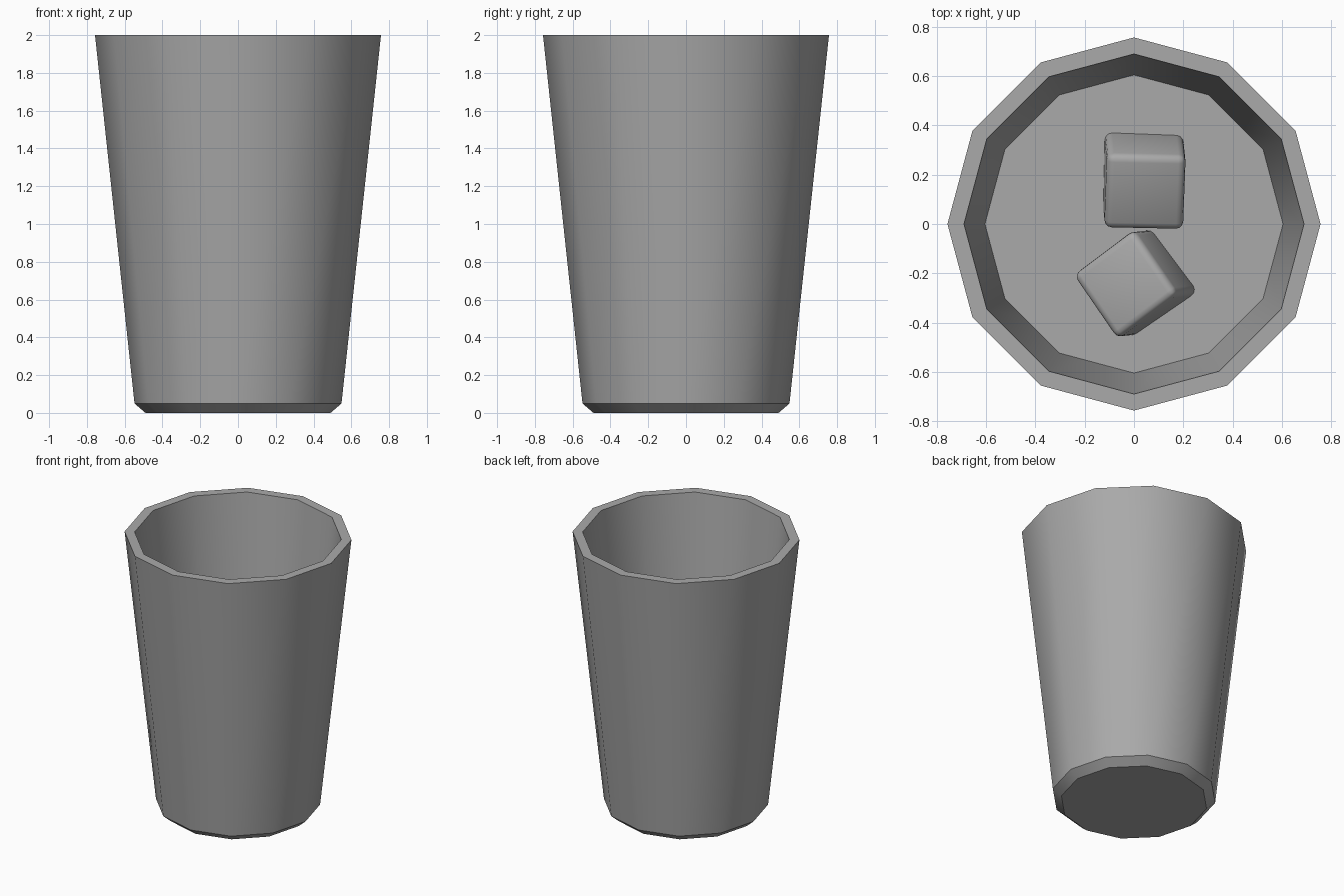
import bpy, bmesh, math
from mathutils import Matrix, Vector

SIDES = 12
LIQUID_Z = 1.2

default = bpy.data.objects.get("Cube")
if default:
    bpy.data.objects.remove(default, do_unlink=True)

# One plain grey for everything
grey = bpy.data.materials.new("plain grey")
grey.use_nodes = True
colour = (0.4, 0.4, 0.4, 1)
grey.diffuse_color = colour
grey.node_tree.nodes["Principled BSDF"].inputs["Base Color"].default_value = colour


def finish(bm, name):
    """Turn a bmesh into a smooth object with sharp edges kept."""
    bmesh.ops.recalc_face_normals(bm, faces=bm.faces)
    mesh = bpy.data.meshes.new(name)
    bm.to_mesh(mesh)
    bm.free()
    mesh.materials.append(grey)
    obj = bpy.data.objects.new(name, mesh)
    bpy.context.collection.objects.link(obj)
    bpy.ops.object.select_all(action="DESELECT")
    obj.select_set(True)
    bpy.context.view_layer.objects.active = obj
    bpy.ops.object.shade_smooth_by_angle(angle=math.radians(35))
    return obj


def lathe(name, profile):
    """Join rings of (radius, height) and cap the first and last."""
    bm = bmesh.new()
    rings = []
    for r, z in profile:
        rings.append([bm.verts.new((r * math.cos(a), r * math.sin(a), z))
                      for a in (i * math.tau / SIDES for i in range(SIDES))])
    for low, high in zip(rings, rings[1:]):
        for i in range(SIDES):
            j = (i + 1) % SIDES
            bm.faces.new((low[i], low[j], high[j], high[i]))
    bm.faces.new(rings[0])
    bm.faces.new(rings[-1])
    return finish(bm, name)


def ice_cube(name, centre, size, turn, tilt_x, tilt_y):
    """Rounded cube, turned about z and then tilted."""
    bm = bmesh.new()
    bmesh.ops.create_cube(bm, size=size)
    bmesh.ops.bevel(bm, geom=bm.edges[:], offset=0.03, segments=3,
                    profile=0.5, affect="EDGES")
    spin = (Matrix.Rotation(math.radians(tilt_x), 4, "X")
            @ Matrix.Rotation(math.radians(tilt_y), 4, "Y")
            @ Matrix.Rotation(math.radians(turn), 4, "Z"))
    bm.transform(Matrix.Translation(Vector(centre)) @ spin)
    return finish(bm, name)


# Tumbler: chamfered foot, tapered wall, flat rim, inside wall and floor
lathe("glass", [(0.49, 0), (0.548, 0.05), (0.757, 2), (0.69, 2), (0.49, 0.12)])

# Drink filling the lower part of the glass
lathe("liquid", [(0.488, 0.122), (0.605, LIQUID_Z)])

# Two tilted ice cubes floating in the drink
ice_cube("back_ice_cube", (0.04, 0.18, LIQUID_Z + 0.04), 0.32, -2, 20, 2)
ice_cube("front_ice_cube", (0.01, -0.24, LIQUID_Z + 0.04), 0.32, 36, 2, -18)
